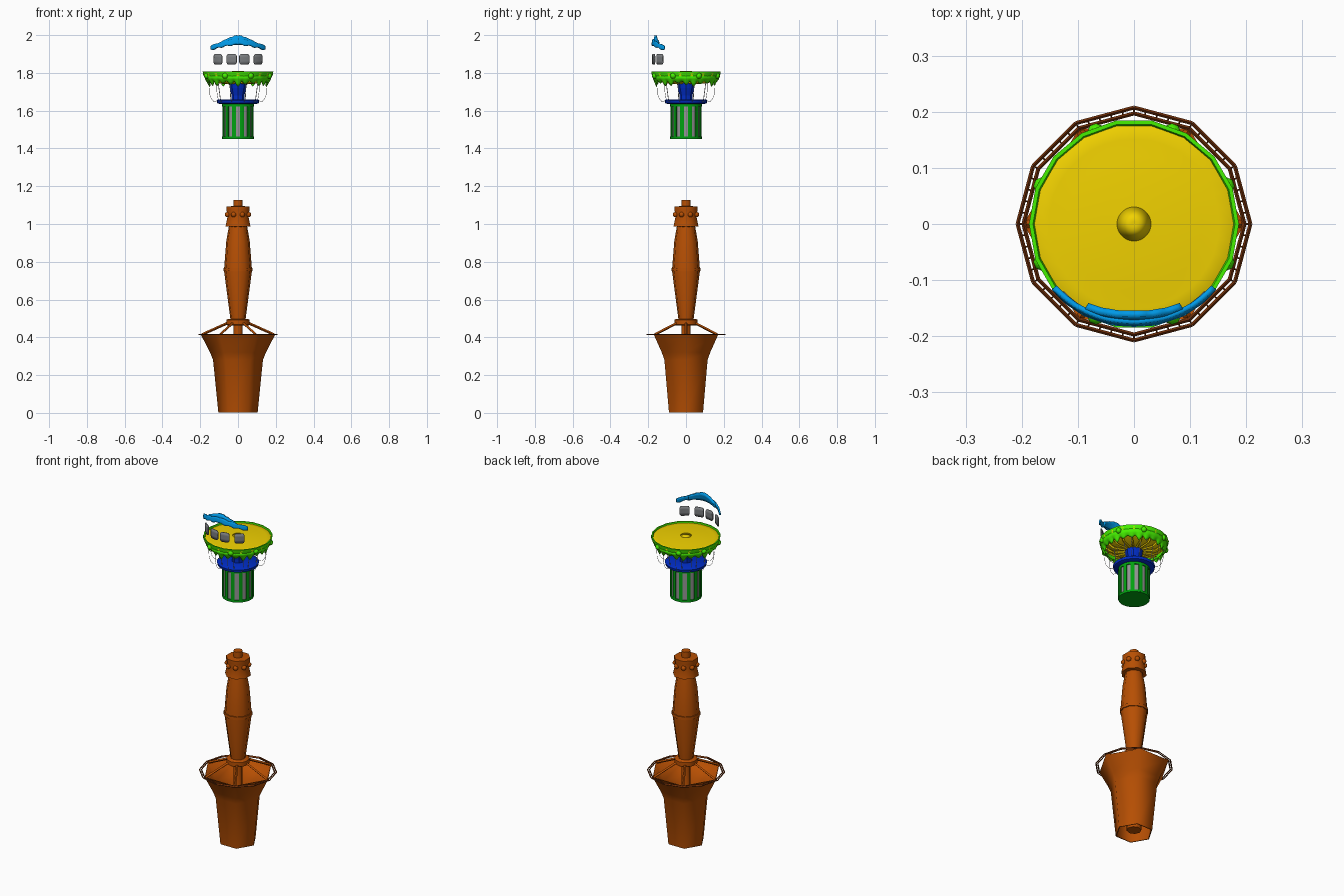
import bpy, bmesh
from math import sin, cos, pi, radians
from mathutils import Vector

if "Cube" in bpy.data.objects:
    bpy.data.objects.remove(bpy.data.objects["Cube"])


def mat(name, rgb):
    m = bpy.data.materials.new(name)
    m.diffuse_color = (*rgb, 1)
    m.use_nodes = True
    m.node_tree.nodes["Principled BSDF"].inputs["Base Color"].default_value = m.diffuse_color
    return m


RUST = mat("rust", (0.47, 0.078, 0.001))
DARK = mat("dark_rust", (0.17, 0.03, 0.003))
YELLOW = mat("yellow", (0.88, 0.64, 0.0))
LIME = mat("lime", (0.06, 0.88, 0.0))
GREEN = mat("green", (0.0, 0.36, 0.005))
BLUE = mat("blue", (0.0, 0.025, 0.55))
SKY = mat("sky", (0.0, 0.32, 0.8))
GREY = mat("grey", (0.3, 0.3, 0.3))
GLASS = mat("window_grey", (0.2, 0.21, 0.22))


def finish(name, bm, m=None, smooth=0, thick=0):
    """Make the object; smooth is the sharp-edge angle in degrees (0 = flat)."""
    bmesh.ops.recalc_face_normals(bm, faces=bm.faces)
    me = bpy.data.meshes.new(name)
    bm.to_mesh(me)
    bm.free()
    ob = bpy.data.objects.new(name, me)
    bpy.context.collection.objects.link(ob)
    if m:
        me.materials.append(m)
    if thick:
        s = ob.modifiers.new("thickness", 'SOLIDIFY')
        s.thickness, s.offset = thick, 0
    if smooth >= 180:
        me.shade_smooth()
    elif smooth:
        bpy.ops.object.select_all(action='DESELECT')
        ob.select_set(True)
        bpy.context.view_layer.objects.active = ob
        bpy.ops.object.shade_smooth_by_angle(angle=radians(smooth))
    return ob


def lathe(name, profile, n, m=None, off=0, caps=True, smooth=0, thick=0, groove=1, closed=False):
    """Revolve (r, z) points; groove scales every second vertex inward."""
    bm = bmesh.new()
    rings = []
    for r, z in profile:
        ring = []
        for i in range(n):
            a = off + 2 * pi * i / n
            q = r * (groove if i % 2 else 1)
            ring.append(bm.verts.new((q * cos(a), q * sin(a), z)))
        rings.append(ring)
    pairs = list(zip(rings, rings[1:])) + ([(rings[-1], rings[0])] if closed else [])
    for a, b in pairs:
        for i in range(n):
            j = (i + 1) % n
            bm.faces.new((a[i], a[j], b[j], b[i]))
    if caps and not closed:
        bm.faces.new(rings[0])
        bm.faces.new(rings[-1])
    return finish(name, bm, m, smooth, thick)


def polar(r, deg, z):
    return Vector((r * cos(radians(deg)), r * sin(radians(deg)), z))


def rods(name, paths, rad, m=None, sides=4):
    """Several thin bars following point paths, as one mesh."""
    bm = bmesh.new()
    for pts in paths:
        for p, q in zip(pts, pts[1:]):
            d = q - p
            rot = d.to_track_quat('Z', 'Y').to_matrix().to_4x4()
            rot.translation = (p + q) / 2
            bmesh.ops.create_cone(bm, cap_ends=True, segments=sides, radius1=rad,
                                  radius2=rad, depth=d.length, matrix=rot)
    return finish(name, bm, m)


def balls(name, points, rad, m):
    bm = bmesh.new()
    for p in points:
        k = bmesh.ops.create_uvsphere(bm, u_segments=8, v_segments=6, radius=rad)
        bmesh.ops.translate(bm, vec=p, verts=k['verts'])
    return finish(name, bm, m, 180)


def arc_panel(name, half, low, high, r_of, m=None, n=28, mid=0, thick=0.008, rows=3):
    """Upright panel bent round the front; low/high give z for t in -1..1."""
    bm = bmesh.new()
    cols = []
    for i in range(n + 1):
        t = 2 * i / n - 1
        col = []
        for k in range(rows + 1):
            z = low(t) + (high(t) - low(t)) * k / rows
            col.append(bm.verts.new(polar(r_of(z), 270 + mid + t * half, z)))
        cols.append(col)
    for a, b in zip(cols, cols[1:]):
        for k in range(rows):
            bm.faces.new((a[k], b[k], b[k + 1], a[k + 1]))
    return finish(name, bm, m, 40, thick)


# Six-sided base tub with flared mouth, softly shaded
lathe("base_tub", [(0.104, 0.002), (0.132, 0.28), (0.148, 0.32), (0.197, 0.415),
                   (0.191, 0.415), (0.143, 0.32), (0.127, 0.28), (0.099, 0.002)], 6, RUST,
      smooth=80, closed=True)
lathe("base_stem", [(0.04, 0.02), (0.04, 0.1), (0.025, 0.12), (0.025, 0.47)], 8, RUST, smooth=50)

# Lattice walkway around the mouth
def ring(r):
    return [polar(r, 30 * i, 0.415) for i in range(13)]


outer, inner = ring(0.2075), ring(0.197)
rungs = []
for i in range(12):
    for k in range(5):
        f = k / 5
        rungs.append([inner[i].lerp(inner[i + 1], f), outer[i].lerp(outer[i + 1], f)])
rods("walkway_rails", [outer, inner], 0.0035, DARK)
rods("walkway_rungs", rungs, 0.0015, DARK)

# Struts from the mouth to the collar
rods("base_struts", [[polar(0.19, 60 * i, 0.415), polar(0.05, 60 * i, 0.478)] for i in range(6)],
     0.007, RUST)
lathe("collar", [(0.055, 0.462), (0.062, 0.467), (0.062, 0.492), (0.055, 0.497)], 12, RUST, smooth=50)

# Fluted spindle column with middle band
lathe("spindle", [(0.04, 0.495), (0.073, 0.745), (0.073, 0.77), (0.062, 0.91), (0.048, 0.99)],
      24, RUST, groove=0.93, smooth=80)
lathe("spindle_band", [(0.077, 0.75), (0.077, 0.768)], 12, RUST, smooth=50)

# Spindle head with bolts and a peg
lathe("spindle_head", [(0.046, 0.985), (0.071, 0.988), (0.06, 1.04), (0.066, 1.075), (0.066, 1.092),
                       (0.04, 1.094)], 8, RUST, off=pi / 8, smooth=50)
balls("head_bolts", [polar(0.06, 22.5 + 45 * i, 1.05) for i in range(8)], 0.014, RUST)
lathe("top_peg", [(0.025, 1.085), (0.025, 1.128)], 10, RUST, smooth=50)

# Floating drum: grey core, green slats and end bands
lathe("drum_core", [(0.079, 1.455), (0.079, 1.635)], 24, GREY, smooth=35)
lathe("drum_bottom", [(0.085, 1.45), (0.085, 1.463)], 24, GREEN, smooth=35)
lathe("drum_top", [(0.085, 1.622), (0.085, 1.64)], 24, GREEN, smooth=35)
bm = bmesh.new()
for i in range(12):
    a = 15 + 30 * i
    vs = [bm.verts.new(polar(r, a + d, z)) for z in (1.455, 1.63)
          for r, d in ((0.074, -7), (0.084, -7), (0.086, 0), (0.084, 7), (0.074, 7))]
    bm.faces.new(vs[:5])
    bm.faces.new(vs[5:])
    for k in range(5):
        j = (k + 1) % 5
        bm.faces.new((vs[k], vs[j], vs[j + 5], vs[k + 5]))
finish("drum_slats", bm, GREEN, 40)

# Blue deck and neck
lathe("deck", [(0.1, 1.636), (0.11, 1.64), (0.113, 1.655), (0.105, 1.66)], 24, BLUE, smooth=35)
lathe("neck", [(0.034, 1.655), (0.034, 1.68), (0.044, 1.72), (0.048, 1.749)], 16, BLUE, groove=0.95)

# Yellow bowl with a softly shaded shallow lid, and ribs below
lid = [(0.182 * k / 6, 1.809 - 0.01 * (k / 6) ** 2) for k in range(1, 6)] + [(0.176, 1.801), (0.183, 1.796)]
lathe("bowl_lid", [(0.178, 1.78)] + lid[::-1], 36, YELLOW, smooth=180, caps=False)
lathe("bowl_lid_centre", [(0.031, 1.8085), (0.004, 1.809)], 36, YELLOW, smooth=180)
dish = [(0.18 * k / 8, 1.75 + 0.05 * (k / 8) ** 2) for k in range(1, 9)]
lathe("bowl_underside", dish, 36, YELLOW, caps=False, smooth=35, thick=0.004)
rods("bowl_ribs", [[polar(0.05, 22.5 * i, 1.747), polar(0.115, 22.5 * i, 1.75),
                    polar(0.15, 22.5 * i, 1.775)] for i in range(16)], 0.006, YELLOW)

# Lime rim with dripping skirt
lathe("rim", [(0.18, 1.808), (0.187, 1.808), (0.184, 1.79), (0.174, 1.768), (0.166, 1.768)],
      18, LIME, smooth=60, closed=True)
bm = bmesh.new()
N = 144
rows = [[], [], [], []]
for i in range(N):
    a = 360 * i / N
    w = radians(a)
    drip = 0.5 + 0.5 * cos(24 * w)
    low = 1.757 - 0.02 * drip - 0.01 * drip * sin(7 * w)
    for row, (r, z) in zip(rows, ((0.178, 1.785), (0.171, 1.767), (0.162, (1.765 + low) / 2), (0.155, low))):
        row.append(bm.verts.new(polar(r, a, z)))
for p, q in zip(rows, rows[1:]):
    for i in range(N):
        j = (i + 1) % N
        bm.faces.new((p[i], p[j], q[j], q[i]))
finish("drip_skirt", bm, LIME, 60, 0.006)
balls("rim_lumps", [polar(0.177, 22.5 + 45 * i, 1.785) for i in range(8)], 0.016, LIME)

# Hanging wires and posts between rim and deck
rods("hanging_wires", [[polar(r, 15 + 30 * i, z) for r, z in
     ((0.16, 1.75), (0.158, 1.70), (0.15, 1.668), (0.135, 1.65), (0.11, 1.648))]
     for i in range(12)], 0.0012, sides=3)
rods("deck_posts", [[polar(0.1, 22.5 + 45 * i, 1.655), polar(0.115, 22.5 + 45 * i, 1.76)]
                    for i in range(8)], 0.002)

# Four rounded grey windows round the front
for k, mid in enumerate((-37.5, -11, 11, 37.5)):
    arc_panel("window_%d" % (k + 1), 8.8,
              lambda t: 1.844 + 0.01 * t ** 8, lambda t: 1.9 - 0.01 * t ** 8,
              lambda z: 0.176, GLASS, n=12, mid=mid, thick=0.006)

# Sky blue canopy: wide lower tier and narrow crest
arc_panel("canopy_lower", 51.5,
          lambda t: 1.95 - 0.03 * abs(t) ** 1.4 + 0.003 * sin(20 * abs(t)),
          lambda t: 1.978 - 0.038 * abs(t) ** 1.4 + 0.004 * abs(sin(9 * t)),
          lambda z: 0.183 - 0.2 * max(0, z - 1.93), SKY, n=40, thick=0.009)
arc_panel("canopy_crest", 30,
          lambda t: 1.95 - 0.01 * t * t,
          lambda t: 1.997 - 0.034 * abs(t) ** 1.4 + 0.003 * abs(sin(9 * t)),
          lambda z: 0.172 - 0.25 * max(0, z - 1.95), SKY, n=30, thick=0.012)
